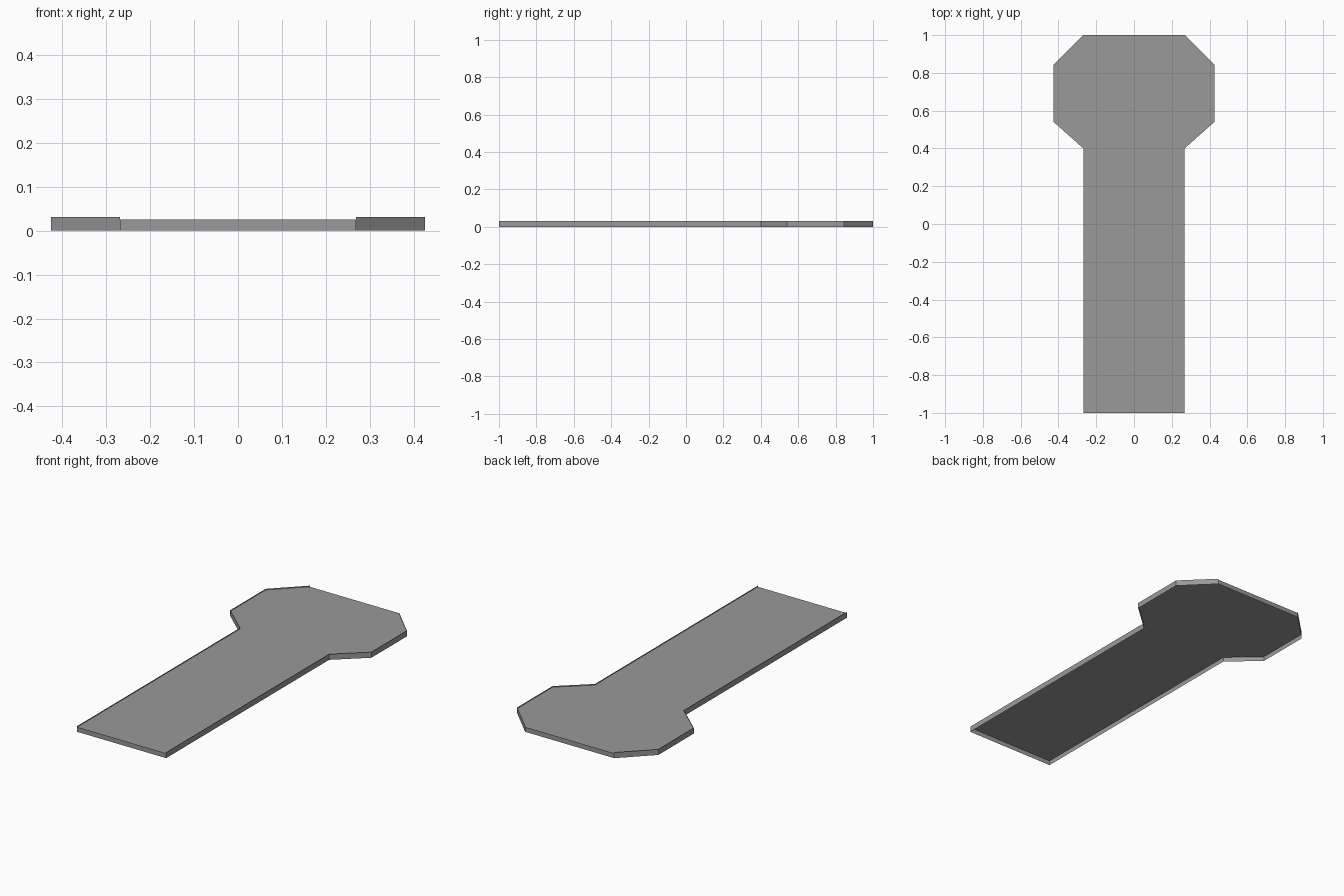
import bpy
import bmesh

cube = bpy.data.objects.get("Cube")
if cube:
    bpy.data.objects.remove(cube, do_unlink=True)

FLOOR_Z, RIM_Z, RIM_WIDTH = 0.025, 0.031, 0.035

grey = bpy.data.materials.new("plain grey")
grey.use_nodes = True
colour = (0.32, 0.32, 0.32, 1)
grey.diffuse_color = colour
grey.node_tree.nodes["Principled BSDF"].inputs["Base Color"].default_value = colour

# Keyhole outline: one half, mirrored
half = [(0.268, -1), (0.268, 0.40), (0.425, 0.54), (0.425, 0.845), (0.268, 1)]
outline = half + [(-x, y) for x, y in reversed(half)]

bm = bmesh.new()
floor = bm.faces.new([bm.verts.new((x, y, FLOOR_Z)) for x, y in outline])

# Border strip around the floor
ring = bmesh.ops.inset_region(bm, faces=[floor], thickness=RIM_WIDTH,
                              use_boundary=True, use_even_offset=True)["faces"]

# Outer walls, open underneath
edges = [e for e in bm.edges if e.is_boundary]
walls = bmesh.ops.extrude_edge_only(bm, edges=edges)["geom"]
for v in walls:
    if isinstance(v, bmesh.types.BMVert):
        v.co.z = 0

# Raised rim along the sides; both ends stay low
sides = [f for f in ring if abs(f.calc_center_median().y) < 0.95]
raised = bmesh.ops.extrude_face_region(bm, geom=sides)["geom"]
for v in raised:
    if isinstance(v, bmesh.types.BMVert):
        v.co.z = RIM_Z
leftover = [f for f in sides if f.is_valid]
if leftover:
    bmesh.ops.delete(bm, geom=leftover, context="FACES_ONLY")

bmesh.ops.recalc_face_normals(bm, faces=bm.faces[:])
if sum(f.normal.z * f.calc_area() for f in bm.faces) < 0:
    bmesh.ops.reverse_faces(bm, faces=bm.faces[:])

mesh = bpy.data.meshes.new("floor_tray")
bm.to_mesh(mesh)
bm.free()
mesh.materials.append(grey)
tray = bpy.data.objects.new("floor_tray", mesh)
bpy.context.collection.objects.link(tray)
